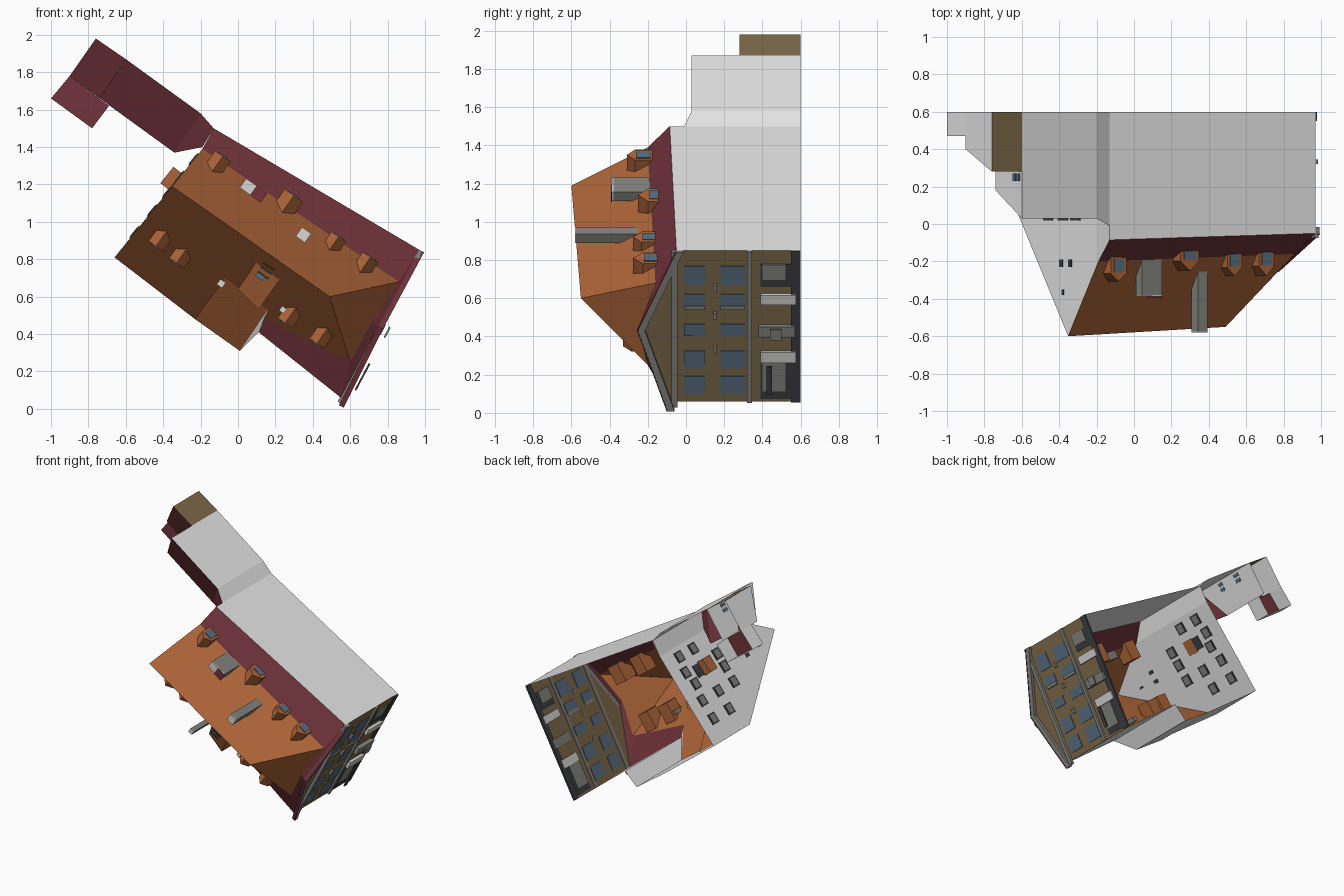
import bpy, bmesh
from mathutils import Vector

if "Cube" in bpy.data.objects:
    bpy.data.objects.remove(bpy.data.objects["Cube"])


def material(name, *rgb):
    m = bpy.data.materials.new(name)
    m.use_nodes = True
    m.diffuse_color = (*rgb, 1)
    m.node_tree.nodes["Principled BSDF"].inputs["Base Color"].default_value = (*rgb, 1)
    return m


PLASTER = material("pale plaster", .8, .8, .8)
BROWN = material("brown wall", .205, .143, .067)
MAROON = material("maroon tile", .165, .033, .043)
ORANGE = material("orange tile", .42, .13, .04)
TRIM = material("grey trim", .23, .235, .21)
DARK = material("dark stone", .045, .047, .055)
GLASS = material("blue glass", .1, .155, .22)
WHITE = material("white stone", .68, .68, .66)

CENTRE = Vector((.05, .3, .85))
GROUND = .6


def V(p):
    """Plan position (x, z) and depth y, where -y is the roof side."""
    return Vector((p[0], p[2], p[1]))


def surface(name, polys, mat):
    """Open shell of flat polygons, all facing away from the middle."""
    bm = bmesh.new()
    for poly in polys:
        f = bm.faces.new([bm.verts.new(V(p)) for p in poly])
        f.normal_update()
        if f.normal.dot(f.calc_center_median() - CENTRE) < 0:
            f.normal_flip()
    return finish(name, bm, mat)


def finish(name, bm, mat):
    me = bpy.data.meshes.new(name)
    bm.to_mesh(me)
    bm.free()
    me.materials.append(mat)
    ob = bpy.data.objects.new(name, me)
    bpy.context.collection.objects.link(ob)
    return ob


def prism(name, profile, offset, mat):
    """Closed solid: a polygon pushed along an offset vector."""
    bm = bmesh.new()
    a = [bm.verts.new(p) for p in profile]
    b = [bm.verts.new(p + offset) for p in profile]
    bm.faces.new(a)
    bm.faces.new(b[::-1])
    for i in range(len(a)):
        j = (i + 1) % len(a)
        bm.faces.new((a[j], a[i], b[i], b[j]))
    bmesh.ops.recalc_face_normals(bm, faces=bm.faces)
    return finish(name, bm, mat)


def wall(name, points, mat=PLASTER):
    """Wall strips from the ground up to each eave point."""
    polys = []
    for p, q in zip(points, points[1:]):
        polys.append([p, q, (q[0], q[1], GROUND), (p[0], p[1], GROUND)])
    return surface(name, polys, mat)


def wall_box(name, frame, t0, t1, y0, y1, mat, out=.005, back=-.005):
    """Box on a wall; t runs 0..1 along the wall."""
    a, b = (Vector((p[0], 0, p[1])) for p in frame)
    d = (b - a).normalized()
    n = Vector((d.z, 0, -d.x))
    if n.dot((a + b) / 2 - Vector((CENTRE.x, 0, CENTRE.z))) < 0:
        n = -n
    corners = [a.lerp(b, t) + Vector((0, y, 0)) + n * back
               for t, y in ((t0, y0), (t1, y0), (t1, y1), (t0, y1))]
    return prism(name, corners, n * (out - back), mat)


# Key roof points
R1, R2 = (-.352, 1.19, -.6), (.49, .6, -.55)
BREAK_L, BREAK_R, BREAK_F = (-.19, 1.39, -.2), (.86, .68, -.16), (.6, .25, -.2)
EAVE_L, EAVE_R = (-.13, 1.5, -.085), (.97, .85, -.05)
EAVE_F, EAVE_M = (.55, .06, -.09), (.11, .41, -.1)
LOW_L, BREAK_M = (-.66, .81, .15), (.115, .49, -.14)
PEAK, PEAK_IN = (.75, .44, -.25), (.72, .47, -.24)
# Wide cross roof on the low side
CROSS_A, CROSS_B = (-.23, .48, .04), (.01, .31, .04)
CROSS_C, CROSS_D = (.16, .53, -.2), (-.07, .7, -.22)
CROSS_FOOT = (-.23, .48, .16)
# Annex
STEP, ANNEX_A, ANNEX_B = (-.13, 1.5, -.01), (-.2, 1.58, .03), (-.6, 1.87, .03)
ANNEX_C, ANNEX_D = (-.74, 1.66, .18), (-.34, 1.37, .18)

# Main walls
wall("party_wall", [EAVE_R, EAVE_L])
wall("annex_party_wall", [STEP, ANNEX_A, ANNEX_B])
wall("low_side_wall", [LOW_L, CROSS_FOOT])
wall("cross_wall", [CROSS_A, CROSS_B])
wall("inner_side_wall", [CROSS_B, EAVE_M, EAVE_F])
surface("gable_wall", [[LOW_L, R1, BREAK_L, (-.19, 1.39, GROUND), (-.66, .81, GROUND)]], PLASTER)
wall("gable_return", [BREAK_L, EAVE_L])
surface("facade_wall", [[EAVE_F, PEAK, EAVE_R, (.97, .85, GROUND), (.55, .06, GROUND)]], BROWN)

# Main roof
surface("upper_roof", [[R1, R2, BREAK_R, BREAK_L], [R2, BREAK_R, PEAK_IN, BREAK_F],
                       [R1, R2, BREAK_F, BREAK_M, CROSS_C, CROSS_D, CROSS_FOOT, LOW_L]], ORANGE)
surface("lower_roof", [[BREAK_L, BREAK_R, EAVE_R, EAVE_L], [BREAK_M, BREAK_F, EAVE_F, EAVE_M],
                       [BREAK_R, PEAK_IN, PEAK, EAVE_R], [BREAK_F, PEAK_IN, PEAK, EAVE_F]], MAROON)
surface("cross_roof", [[CROSS_A, CROSS_B, CROSS_C, CROSS_D], [CROSS_A, CROSS_D, CROSS_FOOT]], ORANGE)
surface("cross_cheek", [[CROSS_B, CROSS_C, BREAK_M, EAVE_M]], PLASTER)

# Annex and tail
surface("annex_roof", [[ANNEX_A, ANNEX_B, ANNEX_C, ANNEX_D],
                       [ANNEX_A, STEP, (-.19, 1.4, .05), ANNEX_D]], MAROON)
wall("annex_end_wall", [ANNEX_B, ANNEX_C])
wall("tail_back_wall", [(-.6, 1.87, .28), (-.76, 1.98, .28)], BROWN)
surface("tail_roof", [[(-.6, 1.87, .28), (-.76, 1.98, .28), (-.9, 1.78, .4), (-.74, 1.66, .4)],
                      [(-.9, 1.78, .47), (-1, 1.66, .47), (-.78, 1.5, .47), (-.69, 1.62, .47)]], MAROON)
wall("tail_wall", [(-.76, 1.98, .28), (-.9, 1.78, .4)])
wall("tail_end_walls", [(-.9, 1.78, .47), (-1, 1.66, .47), (-.78, 1.5, .47), (-.69, 1.62, .47)])
for t in (.12, .28):
    wall_box("annex_window", (ANNEX_B, ANNEX_C), t - .05, t + .05, .23, .27, GLASS)
    wall_box("annex_low_window", (ANNEX_B, ANNEX_C), t - .05, t + .05, .4, .45, GLASS)

# Ridge frame used by dormers and chimneys; ACROSS points to the party wall
ALONG = Vector((R2[0] - R1[0], 0, R2[1] - R1[1])).normalized()
ACROSS = Vector((-ALONG.z, 0, ALONG.x))
UP = Vector((0, -1, 0))


def roof_y(x, z):
    rel = Vector((x - R1[0], 0, z - R1[1]))
    return -.6 + .05 * rel.dot(ALONG) + 1.53 * abs(rel.dot(ACROSS))


def dormer(name, x, z, side, w, h):
    out = ACROSS * side
    mid = Vector((x, roof_y(x, z) + .07, z)) + out * .05
    prof = [mid + ALONG * (a * w) + UP * (b * h)
            for a, b in ((-.5, 0), (.5, 0), (.5, 1), (0, 1.4), (-.5, 1))]
    prism(name, prof, -out * .14, ORANGE)
    pane = [mid + ALONG * (a * w) + UP * (b * h)
            for a, b in ((-.32, .25), (.32, .25), (.32, .95), (-.32, .95))]
    prism(name + "_window", pane, out * .005, GLASS)


for i, (x, z, w, h) in enumerate([(-.11, 1.31, .1, .105), (.27, 1.1, .12, .13),
                                  (.51, .88, .095, .115), (.68, .77, .1, .13)]):
    dormer(f"back_dormer_{i}", x, z, 1, w, h)
for i, (x, z) in enumerate([(-.41, .91), (-.3, .82), (.28, .5), (.45, .39)]):
    dormer(f"front_dormer_{i}", x, z, -1, .095, .11)


def roof_box(name, x, z, length, width, top, bottom, mat):
    c = Vector((x, top, z))
    corners = [c + ALONG * (a * length) + ACROSS * (b * width)
               for a, b in ((-.5, -.5), (.5, -.5), (.5, .5), (-.5, .5))]
    prism(name, corners, Vector((0, bottom - top, 0)), mat)


# Chimneys with pale caps
for i, (x, z, l, w, top) in enumerate([(.08, 1.17, .13, .06, -.38), (.35, .93, .06, .06, -.575),
                                       (-.09, .67, .035, .035, -.45), (.24, .53, .03, .03, -.33)]):
    roof_box(f"chimney_{i}", x, z, l, w, top, roof_y(x, z) + .06, TRIM)
    roof_box(f"chimney_cap_{i}", x, z, l, w, top - .006, top, WHITE)
roof_box("chimney_tile_cap", .11, 1.148, .07, .06, -.392, -.386, MAROON)

# Raised block on the low side
prism("high_roof_block", [V(p) for p in ((0, .64, -.36), (.11, .53, -.36),
                                         (.23, .7, -.45), (.1, .79, -.46))], Vector((0, .16, 0)), ORANGE)
for i, k in enumerate((-.025, 0, .025)):
    roof_box(f"roof_rail_{i}", .15 + k * .6, .74 + k, .07, .01, -.49, -.44, DARK)
roof_box("roof_hatch", .12, .71, .05, .03, -.455, -.449, GLASS)

# Small canopy and windows on the plain gable
GABLE = (LOW_L, BREAK_L)
wall_box("gable_canopy", GABLE, .62, .77, .2, .29, ORANGE, .06)
wall_box("canopy_opening", GABLE, .63, .76, .29, .36, DARK)
for t, ys in ((.23, (.25, .45)), (.43, (.06, .25, .45)), (.6, (.06, .42)), (.74, (.06, .45)), (.9, (.25, .42))):
    for y in ys:
        wall_box("gable_window_frame", GABLE, t - .055, t + .055, y - .04, y + .04, DARK, .005, -.005)
        wall_box("gable_window", GABLE, t - .04, t + .04, y - .025, y + .03, TRIM, .008, -.008)
for t in (.58, .68):
    wall_box("attic_window", GABLE, t - .018, t + .018, -.23, -.19, DARK)
wall_box("attic_vent", GABLE, .59, .61, -.38, -.35, DARK)

# Facade windows by storey, with sills
FACADE = (EAVE_F, EAVE_R)
for t, r in ((.11, .058), (.28, .058), (.475, .037), (.675, .037), (.835, .063)):
    for y0, y1 in ((-.01, .1), (.18, .31)):
        wall_box("facade_window", FACADE, t - r, t + r, y0, y1, GLASS, .006, -.006)
for y0, y1 in ((-.01, .1), (.18, .31)):
    wall_box("long_sill", FACADE, .615, .64, y0, y1, TRIM, .015)
for t in (.35, .575, .76):
    wall_box("wall_lamp", FACADE, t - .02, t + .02, .14, .16, TRIM, .02)

# Facade ground floor
for t0, t1 in ((.02, .27), (.76, .91)):
    wall_box("shop_opening", FACADE, t0, t1, .39, .55, DARK, .004, -.006)
    wall_box("shop_panel", FACADE, t0 + .05, t1, .4, .52, TRIM, .008, -.008)
for t0, t1 in ((.265, .335), (.65, .715)):
    wall_box("shop_canopy", FACADE, t0, t1, .39, .575, WHITE, .02, -.01)
wall_box("door_balcony", FACADE, .44, .51, .38, .57, TRIM, .03)
wall_box("balcony_rail", FACADE, .44, .51, .44, .5, TRIM, .06, .05)
wall_box("awning_bar", FACADE, .08, .26, .42, .45, DARK, .055, .045)
wall_box("plinth", FACADE, 0, 1, .55, GROUND, DARK, .01)
wall_box("storey_band", FACADE, 0, 1, .32, .345, TRIM, .015)
wall_box("eaves_band", FACADE, -.03, 1, -.075, -.045, TRIM, .02)

# Sloping cornice around the facade peak
normal = Vector((.88, 0, -.46))
for name, end in (("left", EAVE_R), ("right", (.54, .02, -.095))):
    a, b = V(PEAK), V(end)
    drop = Vector((0, .035, 0))
    prism("cornice_" + name, [a, b, b + drop, a + drop], normal * .025, TRIM)
    cap = Vector((0, -.006, 0))
    prism("cornice_tile_" + name, [a, b, b + cap, a + cap], normal * .028, MAROON)
